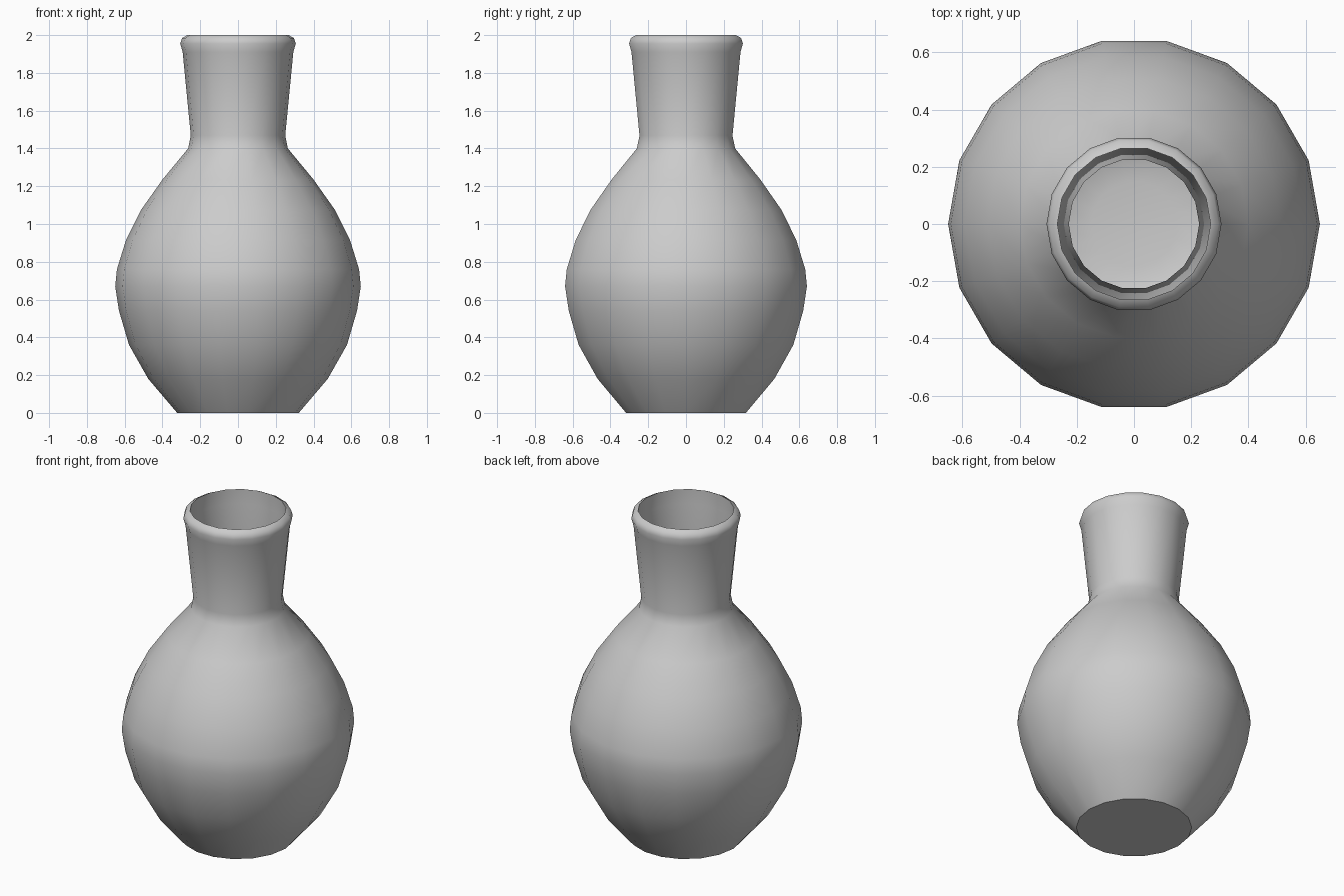
import bpy, bmesh, math

if "Cube" in bpy.data.objects:
    bpy.data.objects.remove(bpy.data.objects["Cube"])

SIDES = 18

# Outer wall from the base up to the rounded lip (radius, height)
outer = [(0.322, 0), (0.475, 0.18), (0.577, 0.36), (0.63, 0.54), (0.65, 0.67),
         (0.641, 0.76), (0.593, 0.915), (0.513, 1.075), (0.40, 1.235),
         (0.264, 1.40), (0.25, 1.468), (0.293, 1.91), (0.306, 1.955),
         (0.296, 1.985), (0.268, 2.0)]
# Inner wall from the lip down to the bowl-shaped floor
inner = [(0.268, 1.91), (0.228, 1.465), (0.24, 1.39), (0.375, 1.225),
         (0.488, 1.065), (0.567, 0.91), (0.615, 0.755), (0.624, 0.67),
         (0.604, 0.545), (0.552, 0.37), (0.455, 0.195), (0.31, 0.05), (0.15, 0.03)]


def ring(bm, r, z):
    return [bm.verts.new((r * math.cos(2 * math.pi * i / SIDES),
                          r * math.sin(2 * math.pi * i / SIDES), z))
            for i in range(SIDES)]


bm = bmesh.new()
rings = [ring(bm, r, z) for r, z in outer + inner]
for a, b in zip(rings, rings[1:]):
    for i in range(SIDES):
        j = (i + 1) % SIDES
        bm.faces.new((a[i], a[j], b[j], b[i]))

# Flat base underneath and closed floor inside
bm.faces.new(rings[0][::-1])
centre = bm.verts.new((0, 0, 0.025))
for i in range(SIDES):
    bm.faces.new((rings[-1][i], rings[-1][(i + 1) % SIDES], centre))
bmesh.ops.recalc_face_normals(bm, faces=bm.faces)

mesh = bpy.data.meshes.new("vase")
bm.to_mesh(mesh)
bm.free()
vase = bpy.data.objects.new("vase", mesh)
bpy.context.collection.objects.link(vase)

# Smooth body with crisp base and mouth edges
bpy.context.view_layer.objects.active = vase
vase.select_set(True)
bpy.ops.object.shade_smooth_by_angle(angle=math.radians(46))
